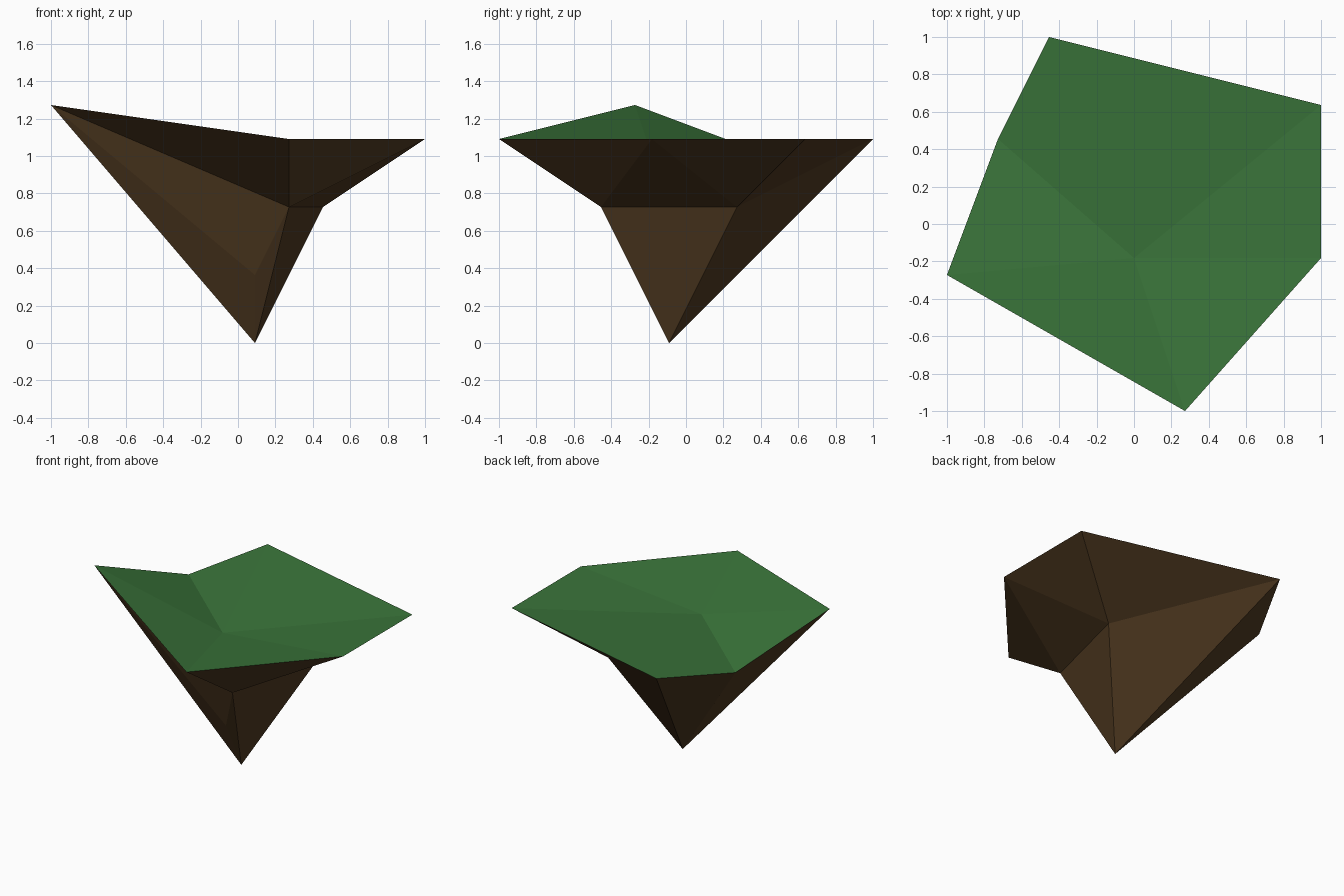
import bpy
import bmesh
from mathutils import Vector

if "Cube" in bpy.data.objects:
    bpy.data.objects.remove(bpy.data.objects["Cube"])

UNIT = 1 / 11  # the shape sits on a coarse lattice


def material(name, colour):
    mat = bpy.data.materials.new(name)
    mat.diffuse_color = (*colour, 1)
    mat.use_nodes = True
    mat.node_tree.nodes["Principled BSDF"].inputs["Base Color"].default_value = mat.diffuse_color
    return mat


def build(name, faces, mat):
    """Make a flat-shaded object from faces given as corner points."""
    bm = bmesh.new()
    for face in faces:
        bm.faces.new([bm.verts.new(Vector(p) * UNIT) for p in face])
    bmesh.ops.remove_doubles(bm, verts=bm.verts, dist=0.001)
    mesh = bpy.data.meshes.new(name)
    bm.to_mesh(mesh)
    bm.free()
    mesh.materials.append(mat)
    obj = bpy.data.objects.new(name, mesh)
    bpy.context.collection.objects.link(obj)
    return obj


# Rim corners, counter-clockwise from above
left, front, right, right_back, back, left_back = rim = [
    (-11, -3, 14), (3, -11, 12), (11, -2, 12),
    (11, 7, 12), (-5, 11, 12), (-8, 5, 11)]
hollow = (0, -2, 11)

# Grass: shallow dished fan around the low middle point
build("grass_top",
      [(hollow, a, b) for a, b in zip(rim, rim[1:] + rim[:1])],
      material("grass green", (0.042, 0.175, 0.042)))

# Rock: overhanging facets tapering to one tip
tip = (1, -1, 0)
ledge_front, ledge_right, dent = (3, -5, 8), (5, 3, 8), (1, -3, 4)
build("rock_underside", [
    # overhang below the rim
    (left, ledge_front, front),
    (front, ledge_front, right),
    (right, ledge_front, ledge_right),
    (right, ledge_right, right_back),
    (right_back, ledge_right, back),
    # spike down to the tip
    (ledge_front, tip, ledge_right),
    (ledge_right, tip, back),
    (back, tip, left_back),
    (left_back, tip, left),
    (left, tip, dent),
    (left, dent, ledge_front),
    (dent, tip, ledge_front),
], material("earth brown", (0.08, 0.042, 0.015)))
